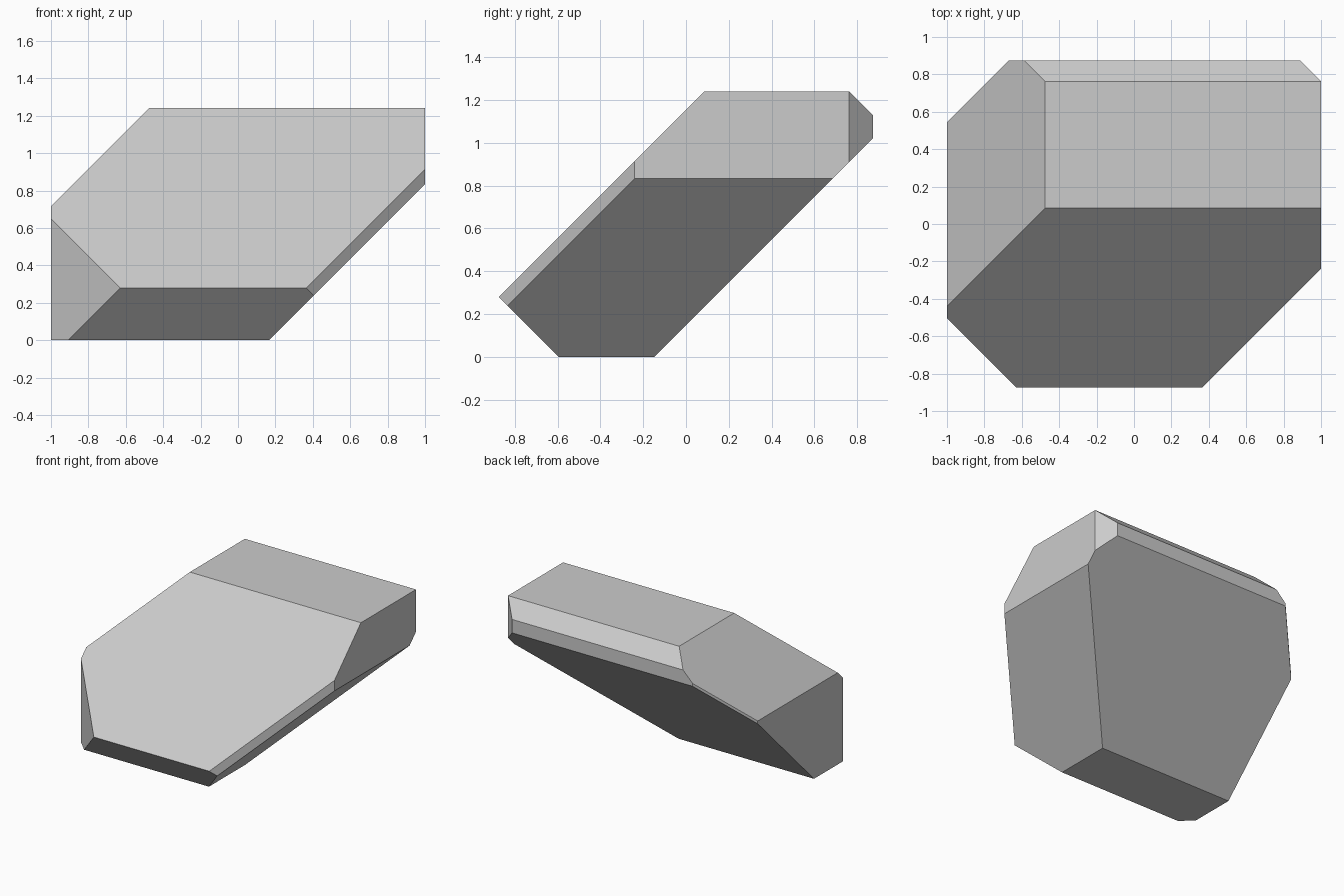
import bpy, bmesh
from mathutils import Vector

if "Cube" in bpy.data.objects:
    bpy.data.objects.remove(bpy.data.objects["Cube"])

# Solid block spanning the overall bounds
bm = bmesh.new()
bmesh.ops.create_cube(bm, size=1)
for v in bm.verts:
    v.co = Vector((v.co.x * 2, v.co.y * 1.75, (v.co.z + 0.5) * 1.24))


def chamfer(normal, dist):
    """Slice off everything where normal . p > dist and cap the cut."""
    n = Vector(normal)
    geom = bm.verts[:] + bm.edges[:] + bm.faces[:]
    res = bmesh.ops.bisect_plane(bm, geom=geom, dist=1e-5, plane_co=n * dist / n.length_squared,
                                 plane_no=n, clear_outer=True)
    rim = [e for e in res["geom_cut"] if isinstance(e, bmesh.types.BMEdge)]
    bmesh.ops.contextual_create(bm, geom=rim)


# 45 degree cuts: (normal, offset)
cuts = [
    ((0, -1, 1), 1.155),   # big front slope
    ((0, 1, -1), -0.148),  # big underside slope
    ((-1, 0, 1), 1.715),   # upper left slope
    ((1, 0, -1), 0.167),   # lower right slope
    ((0, -1, -1), 0.596),  # front lower edge
    ((0, 1, 1), 2.003),    # back upper edge
    ((-1, -1, 0), 1.505),  # front left corner
    ((1, -1, 0), 1.24),    # front right corner
    ((-1, 1, 0), 1.545),   # back left corner
    ((1, 1, 0), 1.762),    # back right corner
]
for normal, dist in cuts:
    chamfer(normal, dist)

bmesh.ops.recalc_face_normals(bm, faces=bm.faces[:])
mesh = bpy.data.meshes.new("faceted_block")
bm.to_mesh(mesh)
bm.free()
bpy.context.collection.objects.link(bpy.data.objects.new("faceted_block", mesh))
